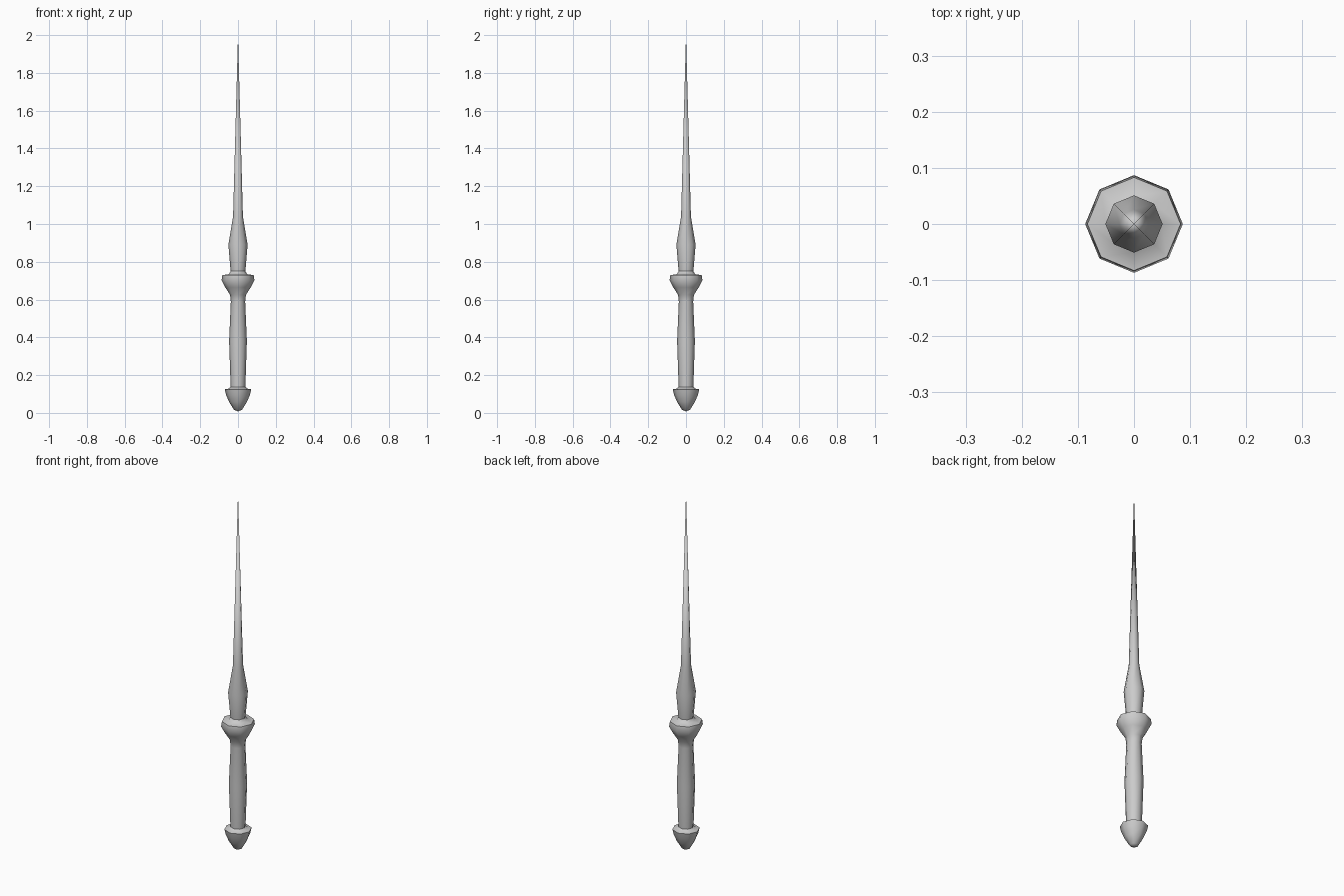
import bpy, bmesh
from math import pi, sin, cos, radians

if "Cube" in bpy.data.objects:
    bpy.data.objects.remove(bpy.data.objects["Cube"])

SIDES = 8


def lathe(name, profile):
    """Turn a (radius, height) profile, bottom to top, into an eight-sided part."""
    bm = bmesh.new()
    rings = []
    for r, z in profile:
        if r == 0:
            rings.append([bm.verts.new((0, 0, z))] * SIDES)
        else:
            rings.append([bm.verts.new((r * cos(2 * pi * i / SIDES), r * sin(2 * pi * i / SIDES), z))
                          for i in range(SIDES)])
    for low, high in zip(rings, rings[1:]):
        for i in range(SIDES):
            j = (i + 1) % SIDES
            corners = list(dict.fromkeys((low[i], low[j], high[j], high[i])))
            bm.faces.new(corners)
    mesh = bpy.data.meshes.new(name)
    bm.to_mesh(mesh)
    bm.free()
    obj = bpy.data.objects.new(name, mesh)
    bpy.context.collection.objects.link(obj)
    bpy.ops.object.select_all(action='DESELECT')
    obj.select_set(True)
    bpy.context.view_layer.objects.active = obj
    bpy.ops.object.shade_smooth_by_angle(angle=radians(62))
    return obj


# Acorn-shaped pommel with a flat shoulder
lathe("pommel", [(0, 0.008), (0.022, 0.017), (0.047, 0.058), (0.063, 0.095),
                 (0.07, 0.125), (0.052, 0.128), (0.039, 0.138)])

# Swelling grip flaring into the round guard
lathe("grip_and_guard", [(0.039, 0.138), (0.047, 0.38), (0.038, 0.59), (0.042, 0.625),
                         (0.067, 0.664), (0.087, 0.702), (0.083, 0.73),
                         (0.05, 0.733), (0.039, 0.75)])

# Needle blade with a bulge near its base
lathe("blade", [(0.039, 0.75), (0.051, 0.89), (0.026, 1.04), (0, 2.0)])
